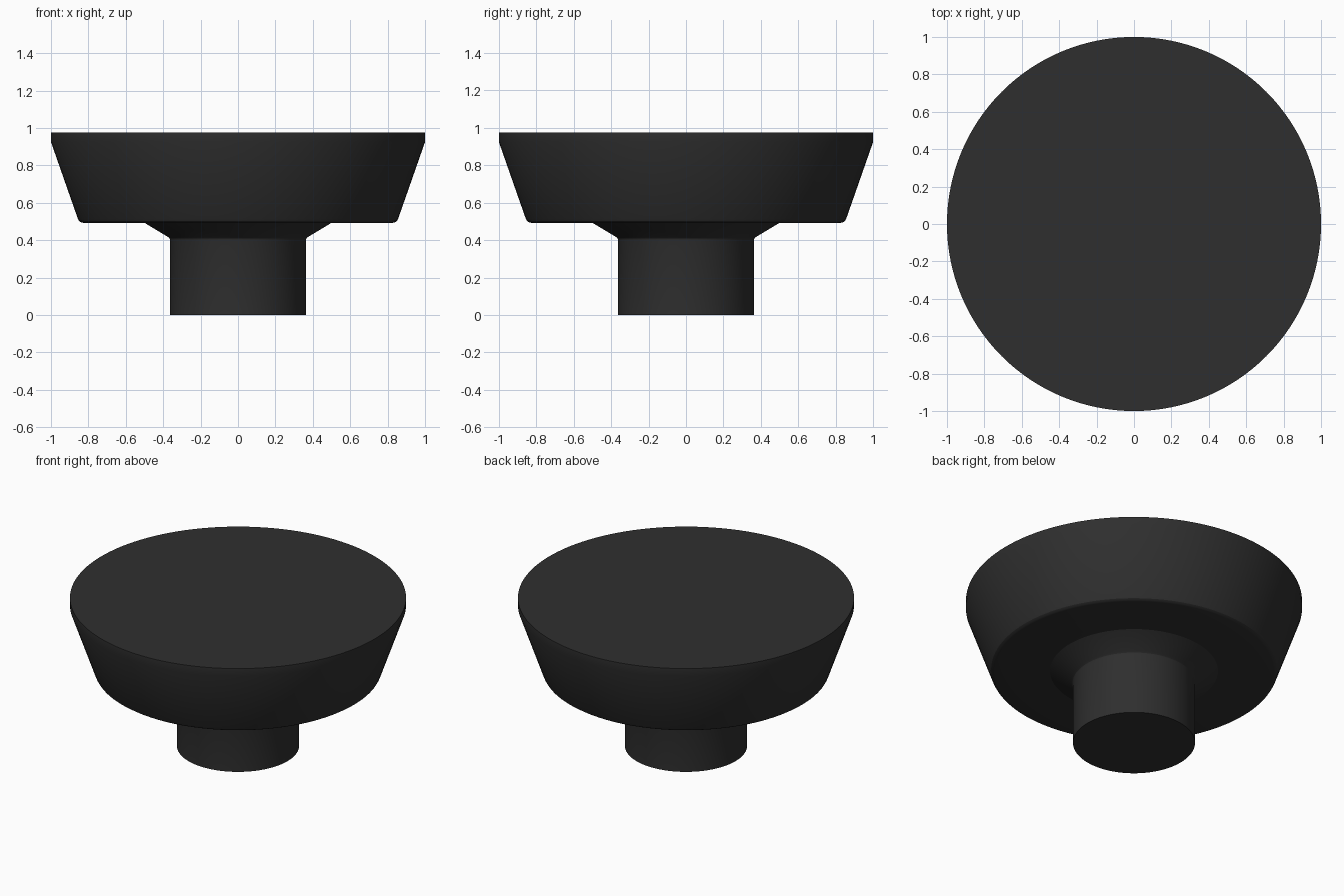
import bpy, bmesh, math

cube = bpy.data.objects.get("Cube")
if cube:
    bpy.data.objects.remove(cube, do_unlink=True)

SIDES = 128

# Matte black plastic
black = bpy.data.materials.new("matte_black")
black.use_nodes = True
colour = (0.028, 0.028, 0.028, 1)
black.diffuse_color = colour
bsdf = black.node_tree.nodes["Principled BSDF"]
bsdf.inputs["Base Color"].default_value = colour
bsdf.inputs["Roughness"].default_value = 0.6


def lathe(name, profile):
    """Revolve (radius, height) points about z, from bottom to top, with capped ends."""
    bm = bmesh.new()
    rings = []
    for r, z in profile:
        rings.append([bm.verts.new((r * math.cos(a), r * math.sin(a), z))
                      for a in (math.tau * i / SIDES for i in range(SIDES))])
    for low, high in zip(rings, rings[1:]):
        for i in range(SIDES):
            j = (i + 1) % SIDES
            bm.faces.new((low[i], low[j], high[j], high[i]))
    bm.faces.new(rings[0][::-1])
    bm.faces.new(rings[-1])
    mesh = bpy.data.meshes.new(name)
    bm.to_mesh(mesh)
    bm.free()
    mesh.materials.append(black)
    obj = bpy.data.objects.new(name, mesh)
    bpy.context.collection.objects.link(obj)
    bpy.ops.object.select_all(action="DESELECT")
    bpy.context.view_layer.objects.active = obj
    obj.select_set(True)
    bpy.ops.object.shade_smooth_by_angle(angle=math.radians(25))
    return obj


# Stem, flared collar, rounded underside edge, tapered head and upright rim
stem = [(0.363, 0), (0.363, 0.4), (0.366, 0.409), (0.374, 0.417)]
collar = [(0.5, 0.493)]
rounded_edge = [(0.828, 0.493), (0.84, 0.496), (0.85, 0.503), (0.856, 0.514)]
rim = [(1, 0.925), (1, 0.975)]
lathe("knob", stem + collar + rounded_edge + rim)
